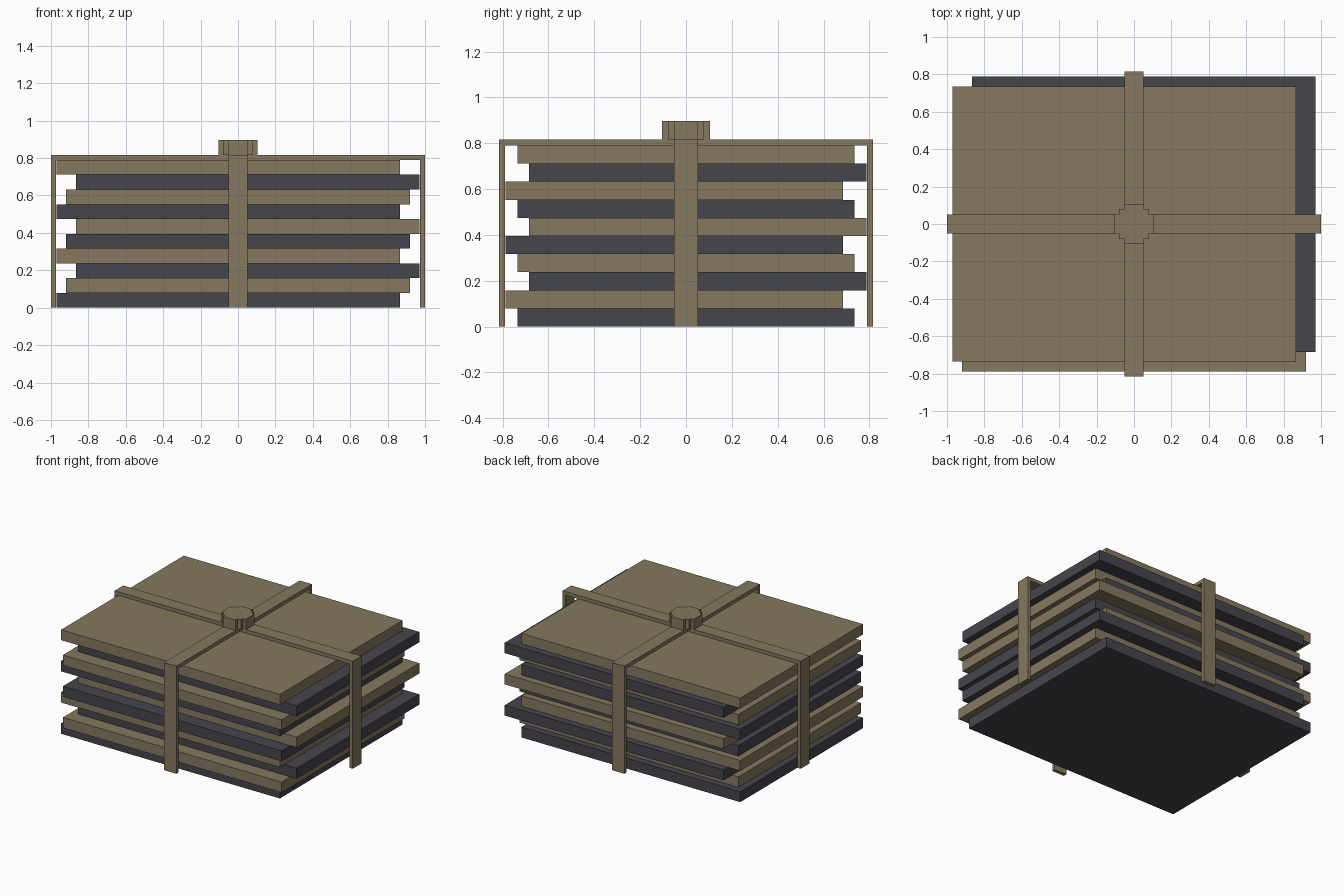
import bpy
import bmesh

cube = bpy.data.objects.get("Cube")
if cube:
    bpy.data.objects.remove(cube, do_unlink=True)


def material(name, rgb):
    mat = bpy.data.materials.new(name)
    mat.use_nodes = True
    mat.diffuse_color = (*rgb, 1)
    mat.node_tree.nodes["Principled BSDF"].inputs["Base Color"].default_value = (*rgb, 1)
    return mat


tan = material("tan", (0.235, 0.19, 0.115))
slate = material("dark slate", (0.06, 0.06, 0.075))


def prism(name, outline, z0, z1, mat):
    """Extrude a flat outline from z0 up to z1."""
    bm = bmesh.new()
    face = bm.faces.new([bm.verts.new((x, y, z0)) for x, y in outline])
    top = bmesh.ops.extrude_face_region(bm, geom=[face])["geom"]
    verts = [v for v in top if isinstance(v, bmesh.types.BMVert)]
    bmesh.ops.translate(bm, verts=verts, vec=(0, 0, z1 - z0))
    bmesh.ops.recalc_face_normals(bm, faces=bm.faces)
    mesh = bpy.data.meshes.new(name)
    bm.to_mesh(mesh)
    bm.free()
    mesh.materials.append(mat)
    obj = bpy.data.objects.new(name, mesh)
    bpy.context.collection.objects.link(obj)
    return obj


def box(name, x0, x1, y0, y1, z0, z1, mat):
    return prism(name, [(x0, y0), (x1, y0), (x1, y1), (x0, y1)], z0, z1, mat)


# Stacked sheets, shifted in a repeating cycle of three
COUNT, STACK = 10, 0.79
HALF_X, HALF_Y, SHIFT = 0.919, 0.736, 0.052
step = STACK / COUNT
offsets = [(-SHIFT, 0), (0, -SHIFT), (SHIFT, SHIFT)]
for i in range(COUNT):
    dx, dy = offsets[i % 3]
    box(f"sheet_{i + 1}", dx - HALF_X, dx + HALF_X, dy - HALF_Y, dy + HALF_Y,
        i * step, (i + 1) * step, tan if i % 2 else slate)

# Straps across the top with legs down the four sides
W, THICK, TOP = 0.052, 0.026, 0.817
END_X, END_Y = 1.0, 0.815
box("strap_across", -END_X, END_X, -W, W, STACK, TOP, tan)
box("strap_lengthwise", -W, W, -END_Y, END_Y, STACK, TOP, tan)
for side, s in (("left", 1), ("right", -1)):
    x0, x1 = sorted((s * END_X, s * (END_X - THICK)))
    box(f"strap_leg_{side}", x0, x1, -W, W, 0, STACK, tan)
for side, s in (("back", 1), ("front", -1)):
    y0, y1 = sorted((s * END_Y, s * (END_Y - THICK)))
    box(f"strap_leg_{side}", -W, W, y0, y1, 0, STACK, tan)

# Stepped round knot where the straps cross
quarter = [(0.104, W), (0.079, W), (0.079, 0.079), (W, 0.079), (W, 0.104)]
outline = []
for turn in range(4):
    outline += quarter
    quarter = [(-y, x) for x, y in quarter]
prism("knot", outline, TOP, 0.896, tan)
